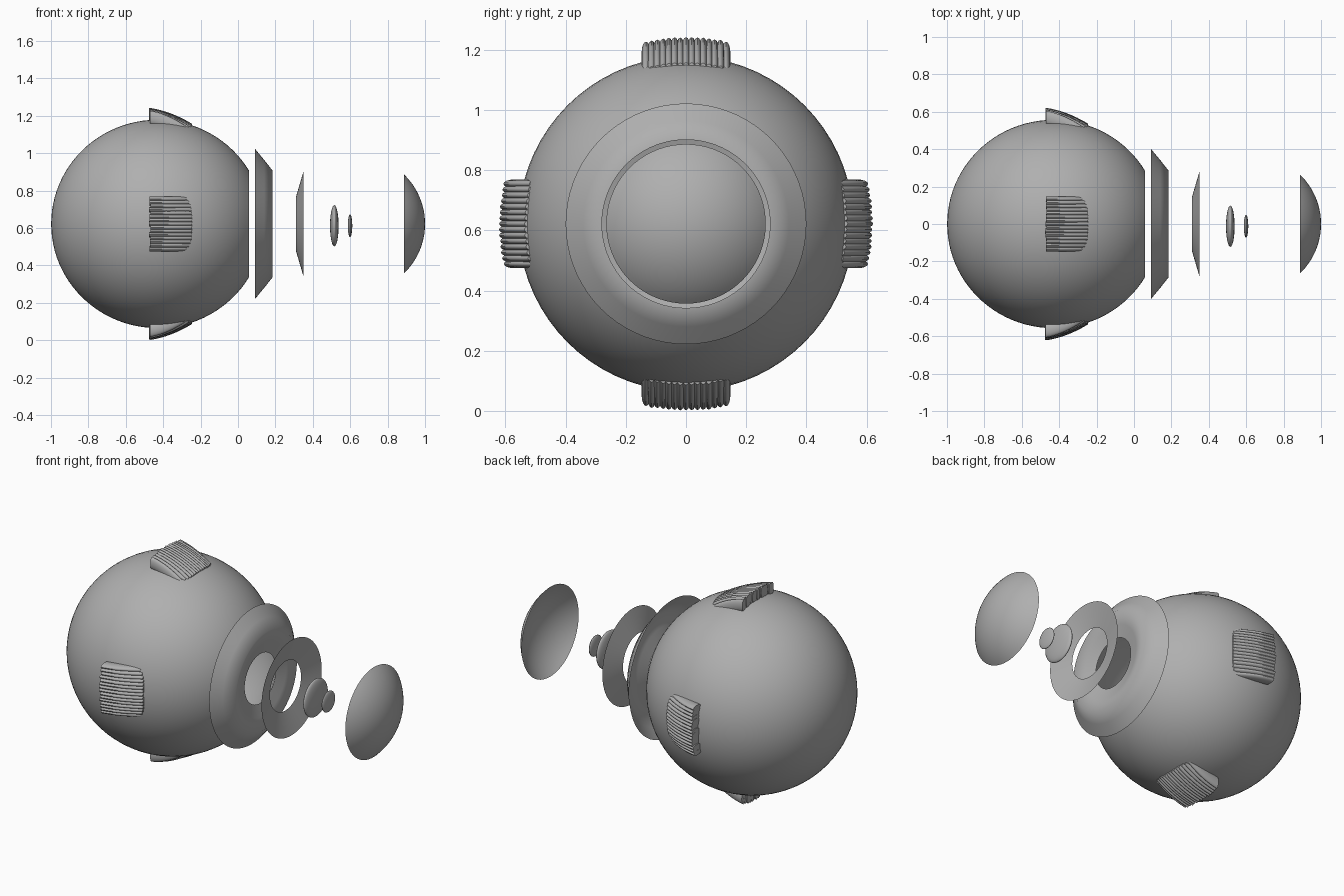
import bpy, math, random

if "Cube" in bpy.data.objects:
    bpy.data.objects.remove(bpy.data.objects["Cube"])

random.seed(4)
CZ = 0.622            # height of the optical axis
SEG = 72

grey = bpy.data.materials.new("dark_grey")
grey.diffuse_color = (0.43, 0.43, 0.43, 1)
grey.use_nodes = True
grey.node_tree.nodes["Principled BSDF"].inputs["Base Color"].default_value = grey.diffuse_color


def make_mesh(name, verts, faces, sharp=None):
    me = bpy.data.meshes.new(name)
    me.from_pydata(verts, [], faces)
    me.validate()
    me.materials.append(grey)
    ob = bpy.data.objects.new(name, me)
    bpy.context.collection.objects.link(ob)
    bpy.ops.object.select_all(action='DESELECT')
    ob.select_set(True)
    bpy.context.view_layer.objects.active = ob
    if sharp is None:
        bpy.ops.object.shade_smooth()
    else:
        bpy.ops.object.shade_smooth_by_angle(angle=math.radians(sharp))
    return ob


def lathe(name, profile, dy=0.0, dz=0.0):
    """Revolve (x, radius) points about the optical axis; zero radius = pole."""
    verts, rings, faces = [], [], []
    for x, r in profile:
        n = 1 if r < 1e-5 else SEG
        rings.append([len(verts) + i % n for i in range(SEG)])
        for i in range(n):
            a = 2 * math.pi * i / SEG
            verts.append((x, dy + r * math.cos(a), CZ + dz + r * math.sin(a)))
    for a, b in zip(rings, rings[1:]):
        for i in range(SEG):
            j = (i + 1) % SEG
            f = list(dict.fromkeys((a[i], a[j], b[j], b[i])))
            faces.append(f[::-1])
    return make_mesh(name, verts, faces)


def ellipse(cx, ax, ar, t0, t1, n):
    """Profile points on an ellipse, angle measured from the -x pole."""
    pts = []
    for i in range(n + 1):
        t = t0 + (t1 - t0) * i / n
        pts.append((cx - ax * math.cos(t), ar * math.sin(t)))
    return pts


# Eyeball shell, open at the front
lathe("eyeball_shell", ellipse(-0.43, 0.569, 0.557, 0,
                               math.pi - math.asin(0.285 / 0.557), 40))

# Ciliary ring: outer cone folding back to a dished centre hole
lathe("ciliary_ring", [(0.092, 0.40), (0.14, 0.342), (0.185, 0.285),
                       (0.166, 0.215), (0.145, 0.145)])

# Iris: shallow open cone
lathe("iris", [(0.35, 0.281), (0.33, 0.213), (0.31, 0.145)])

# Lens and its small companion, slightly off axis
lathe("lens", ellipse(0.515, 0.023, 0.11, 0, math.pi, 20), -0.012, -0.01)
lathe("small_lens", ellipse(0.599, 0.012, 0.061, 0, math.pi, 16), -0.012, -0.01)

# Cornea: open spherical dome
R = 0.367
half = math.asin(0.265 / R)
lathe("cornea", ellipse(1.0 - R, R, R, math.pi - half, math.pi, 16))


# Muscle stubs: parallel overlapping strands hugging the shell
def muscle(name, turn):
    verts, faces = [], []
    strands, sides, steps = 15, 16, 8
    c, s = math.cos(turn), math.sin(turn)
    for n in range(strands):
        u = 2 * n / (strands - 1) - 1
        v = u * 0.133
        x0 = -0.475 + random.uniform(0, 0.008)
        x1 = -0.247 - 0.026 * u ** 4
        lift = random.uniform(-0.003, 0.0)
        base = len(verts)
        for k in range(steps + 1):
            t = k / steps
            x = x0 + (x1 - x0) * t
            outer = 0.622 - 0.034 * t - 0.05 * t * t + lift
            top = math.sqrt(outer ** 2 - v ** 2)
            for i in range(sides):
                a = 2 * math.pi * i / sides
                r = top - 0.036 + 0.036 * math.cos(a)
                d = v + 0.0145 * math.sin(a)
                verts.append((x, r * c - d * s, CZ + r * s + d * c))
        for k in range(steps):
            for i in range(sides):
                j = (i + 1) % sides
                p, q = base + k * sides, base + (k + 1) * sides
                faces.append((p + i, p + j, q + j, q + i)[::-1])
        faces.append([base + i for i in range(sides)])
        faces.append([base + steps * sides + i for i in range(sides)][::-1])
    # orient outward: the sweep runs along +x
    return make_mesh(name, verts, [f[::-1] for f in faces], 50)


for i, side in enumerate(("back", "upper", "front", "lower")):
    muscle(side + "_muscle", i * math.pi / 2)
